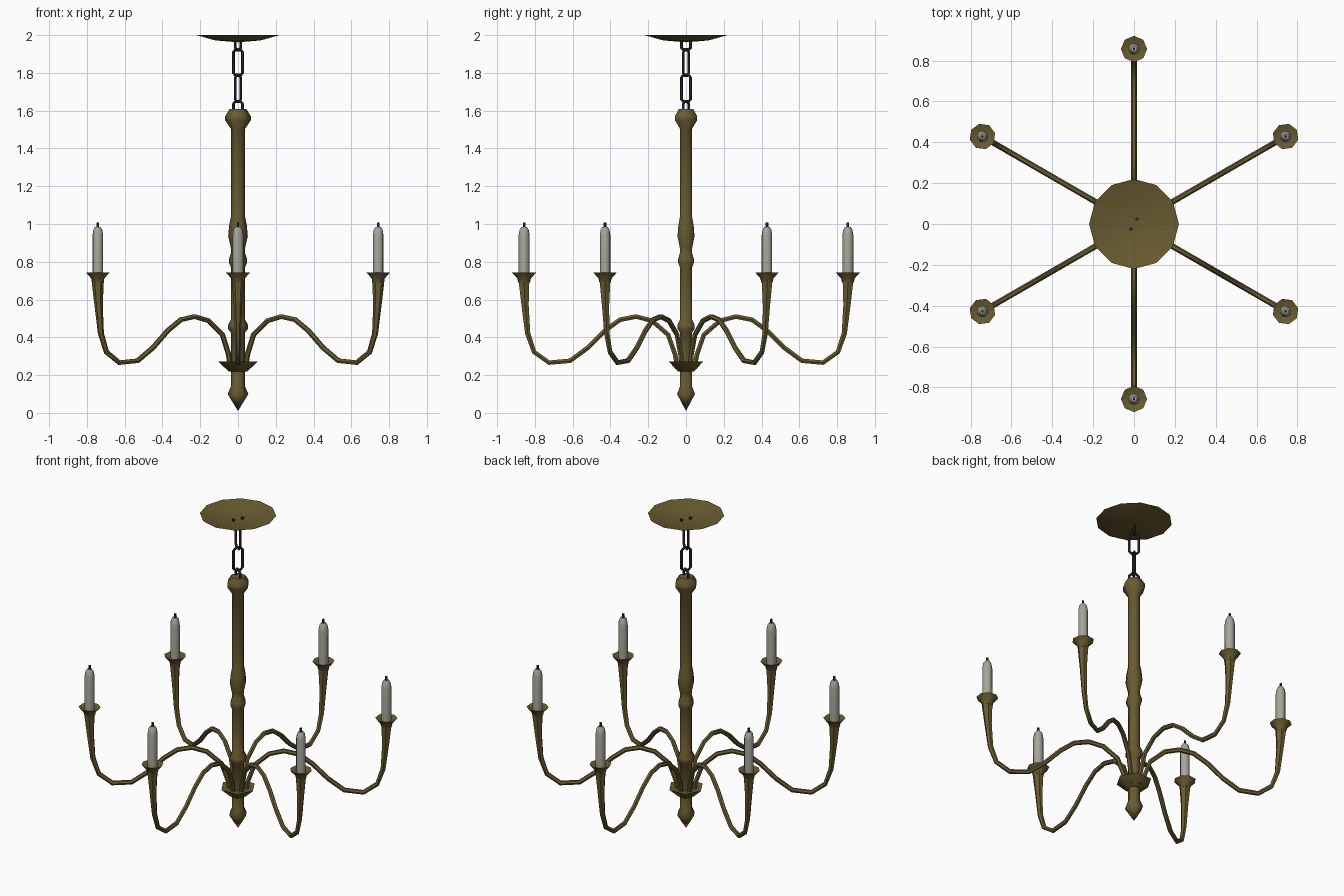
import bpy, bmesh, math
from math import sin, cos, pi, radians
from mathutils import Vector, Matrix

if "Cube" in bpy.data.objects:
    bpy.data.objects.remove(bpy.data.objects["Cube"])


def material(name, rgb):
    m = bpy.data.materials.new(name)
    m.use_nodes = True
    m.diffuse_color = (*rgb, 1)
    m.node_tree.nodes["Principled BSDF"].inputs["Base Color"].default_value = (*rgb, 1)
    return m


brass = material("aged brass", (0.14, 0.105, 0.03))
iron = material("dark iron", (0.03, 0.026, 0.028))
wax = material("candle wax", (0.38, 0.38, 0.32))


def make_object(name, bm, mat, place=Matrix(), smooth=50):
    bmesh.ops.recalc_face_normals(bm, faces=bm.faces)
    mesh = bpy.data.meshes.new(name)
    bm.to_mesh(mesh)
    bm.free()
    mesh.materials.append(mat)
    ob = bpy.data.objects.new(name, mesh)
    bpy.context.collection.objects.link(ob)
    ob.matrix_world = place
    bpy.ops.object.select_all(action="DESELECT")
    ob.select_set(True)
    bpy.context.view_layer.objects.active = ob
    bpy.ops.object.shade_smooth_by_angle(angle=radians(smooth))
    return ob


def skin(bm, rings, closed=False, caps=True):
    """Join successive rings of vertices with quads."""
    n = len(rings[0])
    pairs = list(zip(rings, rings[1:]))
    if closed:
        pairs.append((rings[-1], rings[0]))
    for a, b in pairs:
        for i in range(n):
            j = (i + 1) % n
            bm.faces.new((a[i], a[j], b[j], b[i]))
    if caps and not closed:
        bm.faces.new(rings[0])
        bm.faces.new(rings[-1])


def lathe(name, profile, sides, mat, place=Matrix(), smooth=50, caps=True):
    """Turn (radius, height) points around z."""
    bm = bmesh.new()
    rings = [[bm.verts.new((r * cos(2 * pi * i / sides), r * sin(2 * pi * i / sides), z))
              for i in range(sides)] for r, z in profile]
    skin(bm, rings, caps=caps)
    bmesh.ops.remove_doubles(bm, verts=bm.verts, dist=0.0002)
    return make_object(name, bm, mat, place, smooth)


def tube(name, path, sides, mat, place=Matrix(), smooth=50, closed=False):
    """Sweep a round section along (x, z, radius) points in the xz plane."""
    bm = bmesh.new()
    rings, last = [], len(path) - 1
    for k, (x, z, r) in enumerate(path):
        p = path[k - 1] if k or closed else path[0]
        q = path[(k + 1) % len(path)] if k < last or closed else path[last]
        t = Vector((q[0] - p[0], 0, q[1] - p[1])).normalized()
        n = Vector((-t.z, 0, t.x))
        b = Vector((0, 1, 0))
        rings.append([bm.verts.new(Vector((x, 0, z)) + r * (cos(a) * n + sin(a) * b))
                      for a in (2 * pi * (i + 0.5) / sides for i in range(sides))])
    skin(bm, rings, closed)
    return make_object(name, bm, mat, place, smooth)


# Ceiling canopy: a thin open dish
lathe("ceiling_canopy", [(0.22, 2.0), (0.12, 1.972), (0, 1.962)], 12, brass, caps=False)

# Turned central column
lathe("column", [
    (0, 0.01), (0.055, 0.10), (0.037, 0.14), (0.037, 0.425), (0.053, 0.445),
    (0.053, 0.465), (0.037, 0.495), (0.037, 0.77), (0.048, 0.795), (0.048, 0.815),
    (0.036, 0.85), (0.038, 0.875), (0.052, 0.935), (0.047, 0.99), (0.038, 1.035),
    (0.038, 1.505), (0.068, 1.55), (0.068, 1.57), (0.045, 1.608)], 6, brass, smooth=62)
lathe("arm_bowl", [(0.05, 0.22), (0.105, 0.272), (0.037, 0.262)], 6, brass)

# Chain: alternating links, the end ones buried in canopy and column
HALF, WIRE = 0.028, 0.008


def link(name, low, high, turn, open_top=False):
    c = 0.014
    low, high = low + WIRE, high - WIRE
    pts = [(-HALF, high - c), (-HALF, low + c), (-HALF + c, low),
           (HALF - c, low), (HALF, low + c), (HALF, high - c)]
    if not open_top:
        pts += [(HALF - c, high), (-HALF + c, high)]
    tube(name, [(x, z, WIRE) for x, z in pts], 6, iron,
         Matrix.Rotation(radians(turn), 4, "Z"), closed=not open_top)


link("chain_link_top", 1.912, 2.0, 60, open_top=True)
link("chain_link_upper", 1.778, 1.932, 150)
link("chain_link_lower", 1.638, 1.798, 60)
link("chain_link_bottom", 1.53, 1.658, 150)

# Six arms, each with a drip cup, candle and wick
REACH = 0.857
arm_path = [
    (0.045, 0.235, .014), (0.058, 0.31, .014), (0.095, 0.414, .014), (0.18, 0.488, .014),
    (0.265, 0.51, .014), (0.35, 0.493, .014), (0.43, 0.435, .014), (0.52, 0.345, .014),
    (0.614, 0.276, .014), (0.725, 0.266, .014), (0.804, 0.322, .014), (0.838, 0.42, .016),
    (0.852, 0.57, .022), (REACH, 0.68, .031), (REACH, 0.705, .033)]

for k in range(6):
    spin = Matrix.Rotation(radians(30 + 60 * k), 4, "Z")
    tip = spin @ Matrix.Translation((REACH, 0, 0))
    n = str(k + 1)
    tube("arm_" + n, arm_path, 6, brass, spin)
    lathe("drip_cup_" + n, [(0.031, 0.69), (0.036, 0.712), (0.064, 0.743), (0.03, 0.73)],
          8, brass, tip)
    lathe("candle_" + n, [(0.029, 0.72), (0.029, 0.94), (0.024, 0.97), (0.014, 0.985)],
          8, wax, tip)
    lathe("wick_" + n, [(0.007, 0.98), (0.007, 1.008)], 6, iron, tip)
